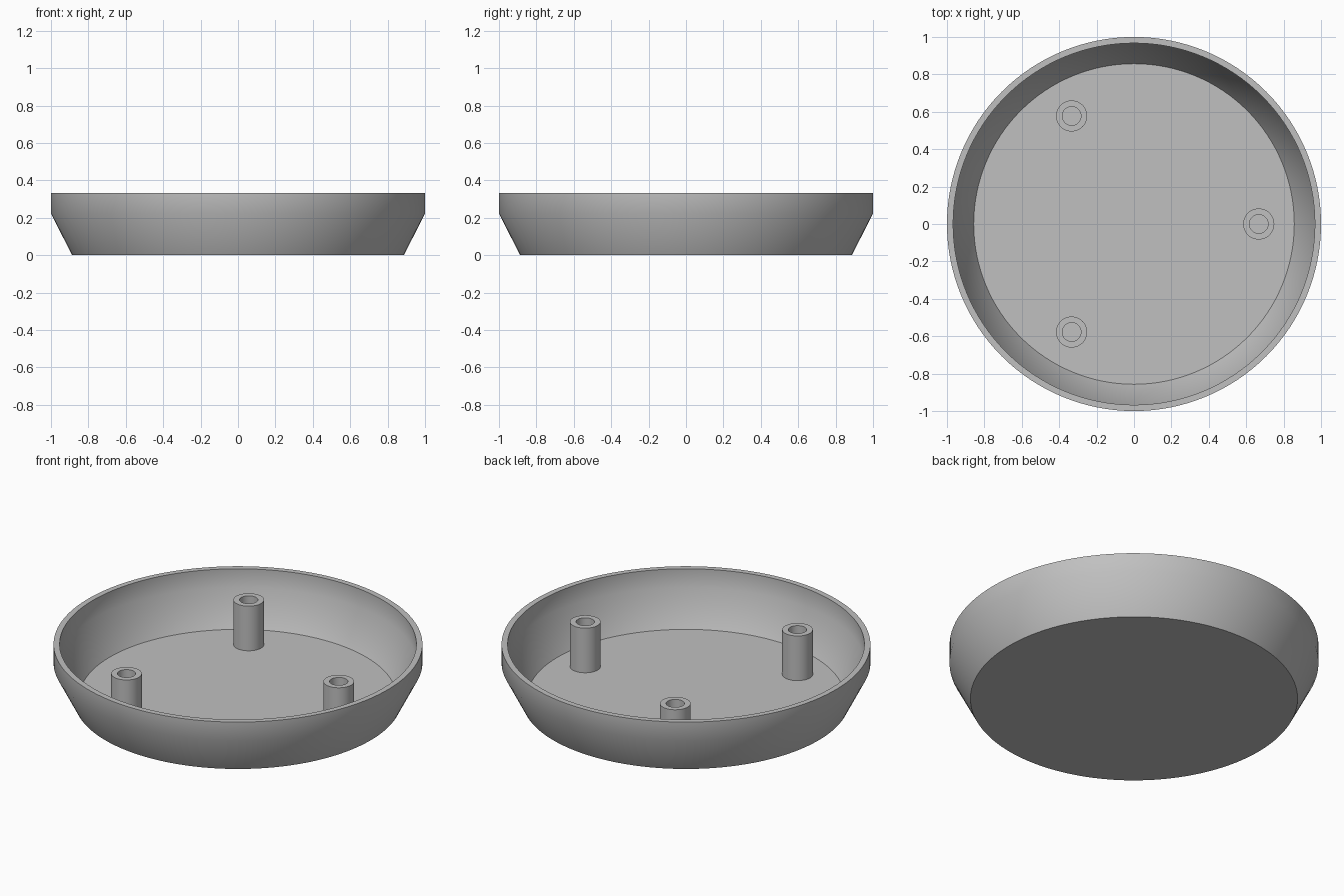
import bpy
import bmesh
from math import cos, sin, radians, tau
from mathutils import Vector

cube = bpy.data.objects.get("Cube")
if cube:
    bpy.data.objects.remove(cube, do_unlink=True)

grey = bpy.data.materials.new("plain grey")
grey.use_nodes = True
grey.diffuse_color = (0.53, 0.53, 0.53, 1)
grey.node_tree.nodes["Principled BSDF"].inputs["Base Color"].default_value = grey.diffuse_color


def lathe(name, profile, steps, closed=False, location=(0, 0, 0)):
    """Revolve a (radius, height) profile about the z axis."""
    bm = bmesh.new()
    verts = [bm.verts.new((r, 0, z)) for r, z in profile]
    edges = [bm.edges.new(pair) for pair in zip(verts, verts[1:])]
    if closed:
        edges.append(bm.edges.new((verts[-1], verts[0])))
    bmesh.ops.spin(bm, geom=verts + edges, cent=Vector(), axis=(0, 0, 1),
                   angle=tau, steps=steps, use_duplicate=False)
    bmesh.ops.remove_doubles(bm, verts=bm.verts, dist=0.0001)
    bmesh.ops.recalc_face_normals(bm, faces=bm.faces)
    mesh = bpy.data.meshes.new(name)
    bm.to_mesh(mesh)
    bm.free()
    mesh.materials.append(grey)
    obj = bpy.data.objects.new(name, mesh)
    obj.location = location
    bpy.context.collection.objects.link(obj)
    bpy.ops.object.select_all(action="DESELECT")
    obj.select_set(True)
    bpy.context.view_layer.objects.active = obj
    bpy.ops.object.shade_smooth_by_angle(angle=radians(30))
    return obj


FLOOR, BEND, RIM = 0.022, 0.222, 0.333

# Dish: underside, flared wall, upright rim, inner wall, floor
lathe("dish", [(0, 0), (0.887, 0), (1, BEND), (1, RIM),
               (0.967, RIM), (0.967, BEND), (0.857, FLOOR), (0, FLOOR)], 128)

# Three hollow screw posts standing on the floor
POST_TOP = 0.289
tube = [(0.05, FLOOR), (0.083, FLOOR), (0.083, POST_TOP), (0.05, POST_TOP)]
for i in range(3):
    a = i * tau / 3
    lathe(f"screw_post_{i + 1}", tube, 48, closed=True,
          location=(0.667 * cos(a), 0.667 * sin(a), 0))
